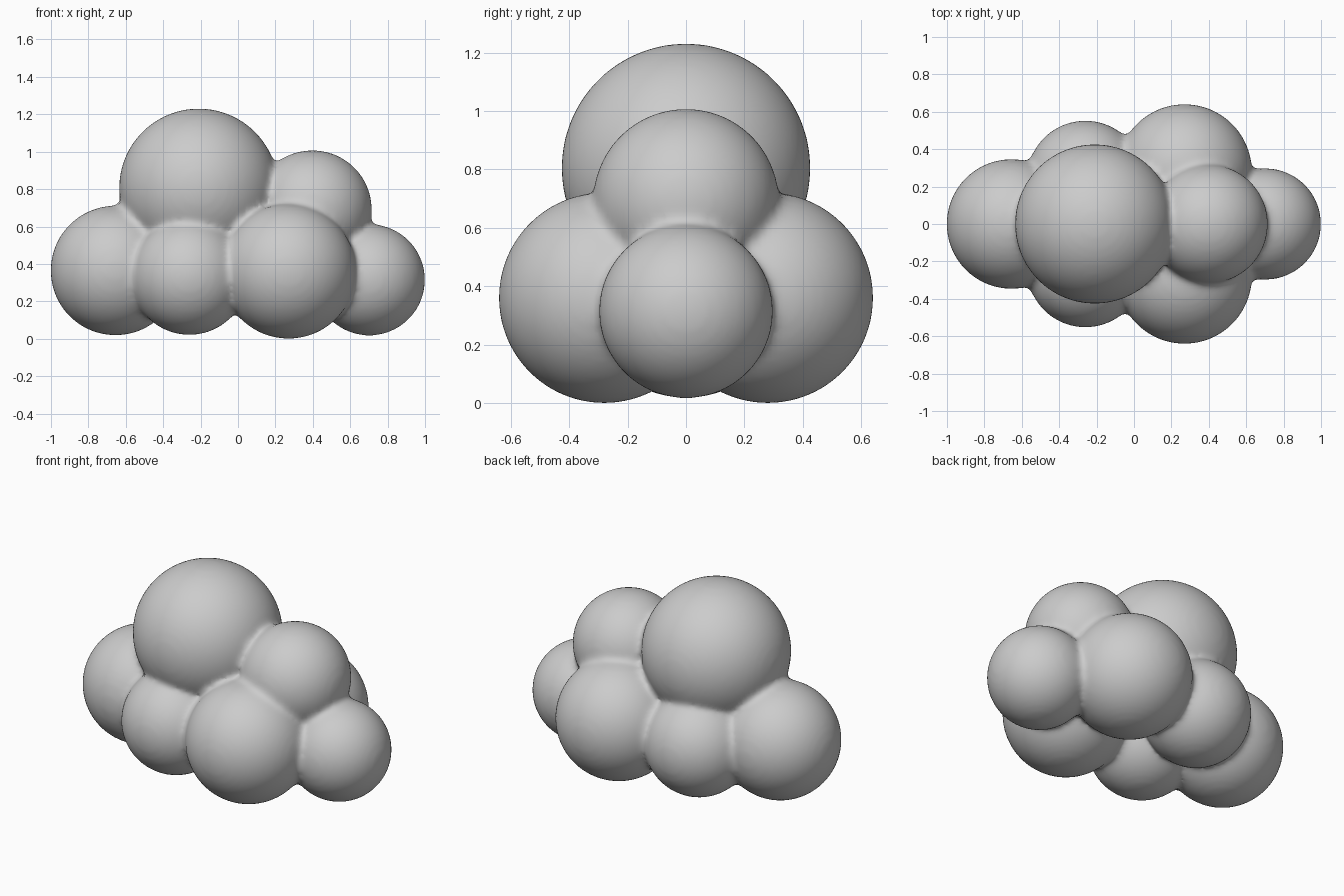
import bpy
import bmesh
from mathutils import Matrix

cube = bpy.data.objects.get("Cube")
if cube:
    bpy.data.objects.remove(cube, do_unlink=True)

# Single soft grey
grey = bpy.data.materials.new("cloud_grey")
grey.use_nodes = True
colour = (0.6, 0.6, 0.6, 1)
grey.diffuse_color = colour
grey.node_tree.nodes["Principled BSDF"].inputs["Base Color"].default_value = colour

# Puffs: x, y, z, radius; those off the centre line are mirrored
puffs = [
    (-0.655, 0, 0.365, 0.347),     # left end
    (-0.21, 0, 0.805, 0.426),      # large crown
    (0.398, 0, 0.69, 0.318),       # small crown
    (0.702, 0, 0.315, 0.298),      # right end
    (0.27, 0.28, 0.361, 0.361),    # wide side pair
    (-0.26, 0.24, 0.333, 0.313),   # narrow side pair
]

bm = bmesh.new()
for x, y, z, r in puffs:
    for side in ((1, -1) if y else (1,)):
        bmesh.ops.create_icosphere(bm, subdivisions=5, radius=r,
                                   matrix=Matrix.Translation((x, y * side, z)))
mesh = bpy.data.meshes.new("cloud")
bm.to_mesh(mesh)
bm.free()
mesh.materials.append(grey)
cloud = bpy.data.objects.new("cloud", mesh)
bpy.context.collection.objects.link(cloud)

# Fuse the puffs and soften the creases between them
remesh = cloud.modifiers.new("fuse", 'REMESH')
remesh.mode = 'VOXEL'
remesh.voxel_size = 0.018
remesh.use_smooth_shade = True
soften = cloud.modifiers.new("soften", 'SMOOTH')
soften.factor = 0.5
soften.iterations = 10

bpy.context.view_layer.objects.active = cloud
cloud.select_set(True)
bpy.ops.object.shade_smooth()
